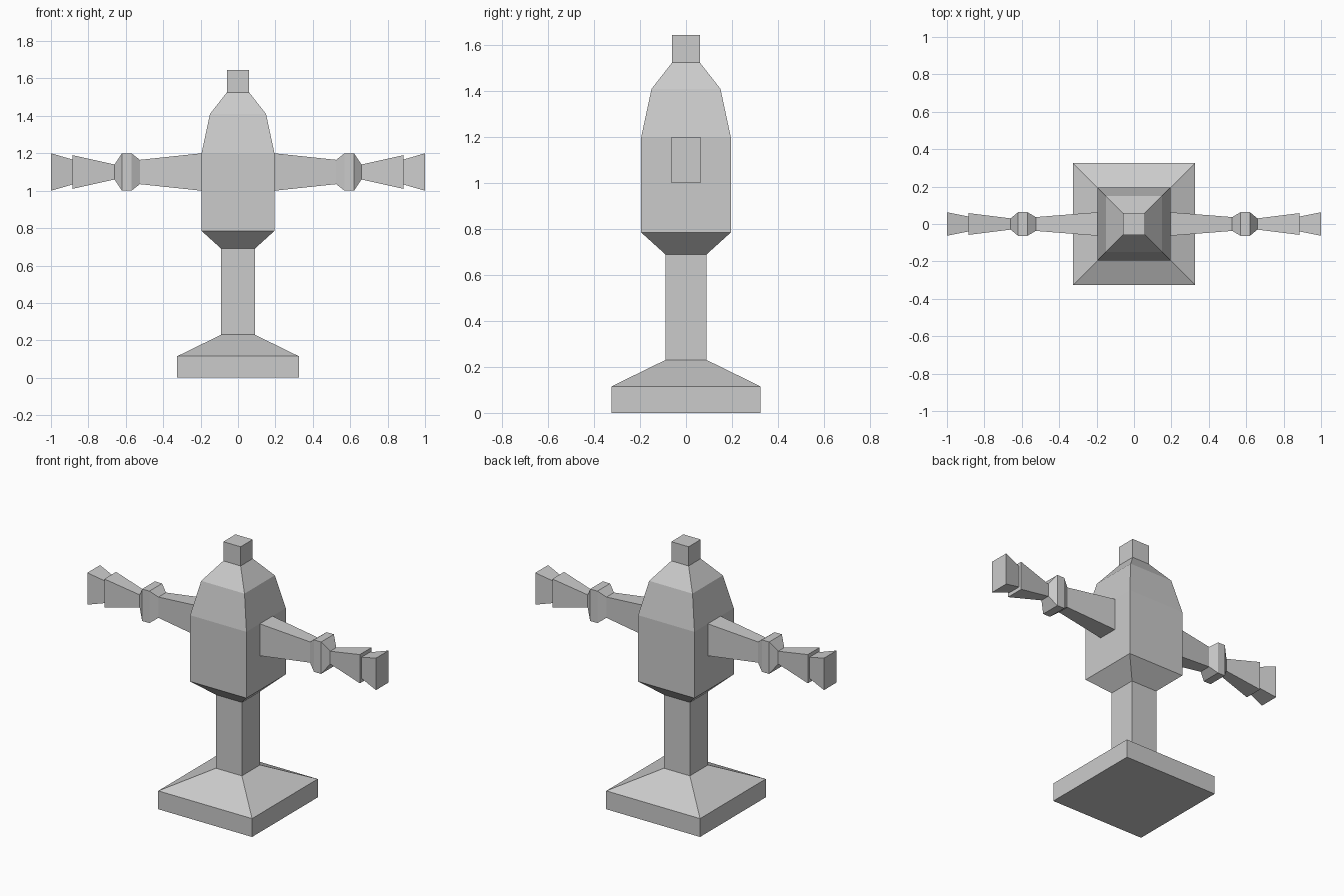
import bpy
import bmesh
from mathutils import Matrix, Vector

default_cube = bpy.data.objects.get("Cube")
if default_cube:
    bpy.data.objects.remove(default_cube, do_unlink=True)

# One plain grey for everything
grey = bpy.data.materials.new("plain grey")
grey.use_nodes = True
colour = (0.6, 0.6, 0.6, 1)
grey.diffuse_color = colour
grey.node_tree.nodes["Principled BSDF"].inputs["Base Color"].default_value = colour


def loft(name, sections, matrix=Matrix()):
    """Stack rectangles (height, half width, half depth) along local z and cap the ends."""
    bm = bmesh.new()
    rings = []
    for h, a, b in sections:
        corners = ((-a, -b), (a, -b), (a, b), (-a, b))
        rings.append([bm.verts.new(matrix @ Vector((x, y, h))) for x, y in corners])
    for low, high in zip(rings, rings[1:]):
        for i in range(4):
            j = (i + 1) % 4
            bm.faces.new((low[i], low[j], high[j], high[i]))
    bm.faces.new(rings[0][::-1])
    bm.faces.new(rings[-1])
    bmesh.ops.recalc_face_normals(bm, faces=bm.faces)
    mesh = bpy.data.meshes.new(name)
    bm.to_mesh(mesh)
    bm.free()
    mesh.materials.append(grey)
    obj = bpy.data.objects.new(name, mesh)
    bpy.context.collection.objects.link(obj)
    return obj


def square(profile):
    return [(h, r, r) for h, r in profile]


# Foot, column, body and cap
loft("base", square([(0, 0.325), (0.115, 0.325), (0.23, 0.09)]))
loft("column", square([(0.23, 0.09), (0.69, 0.09)]))
loft("body", square([(0.69, 0.09), (0.785, 0.195), (1.2, 0.195),
                     (1.41, 0.15), (1.525, 0.06)]))
loft("top_cap", square([(1.525, 0.06), (1.645, 0.06)]))

# Arm parts, outward distance with half height and half depth
arm_parts = {
    "arm": [(0.195, 0.1, 0.063), (0.525, 0.065, 0.037)],
    "collar": [(0.525, 0.065, 0.037), (0.57, 0.1, 0.063),
               (0.62, 0.1, 0.063), (0.66, 0.04, 0.03)],
    "flare": [(0.66, 0.04, 0.03), (0.885, 0.09, 0.058)],
    "tip": [(0.885, 0.067, 0.04), (1, 0.1, 0.063)],
}
for side, sign in (("left", 1), ("right", -1)):
    # Turn local z outward and local x upward
    turn = Matrix(((0, 0, sign, 0), (0, 1, 0, 0), (1, 0, 0, 1.1), (0, 0, 0, 1)))
    for part, sections in arm_parts.items():
        loft(f"{side}_{part}", sections, turn)
